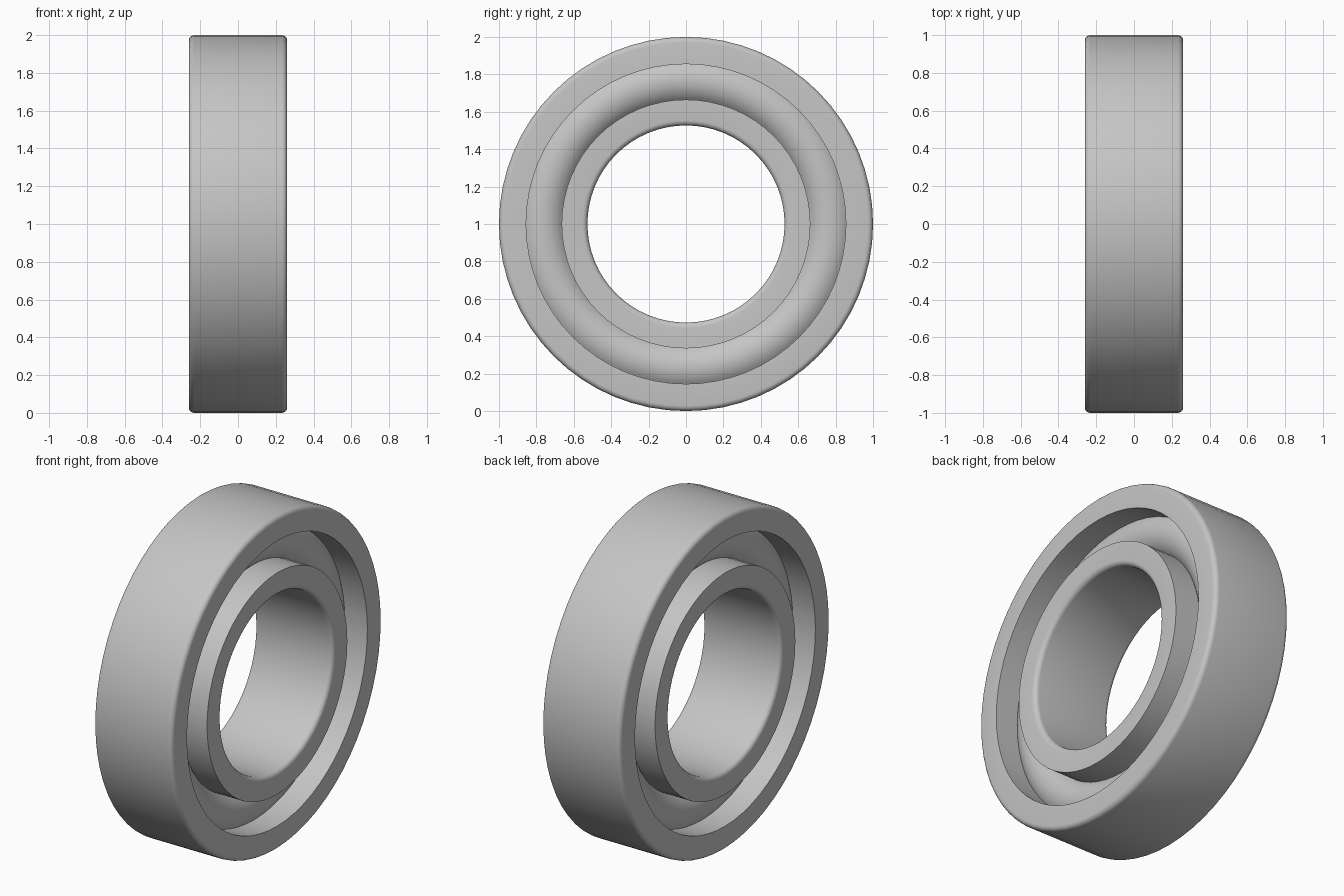
import bpy, bmesh, math

if "Cube" in bpy.data.objects:
    bpy.data.objects.remove(bpy.data.objects["Cube"])

SEG = 64
HALF = 0.26            # half width along x
FIL = 0.028            # fillet on outer rim and bore
R_OUT, R_SHOULDER, R_INNER, R_BORE = 1.0, 0.855, 0.665, 0.527
PITCH, ROLL = 0.77, 0.14   # centre and radius of the rolling body section

steel = bpy.data.materials.new("steel grey")
steel.diffuse_color = (0.56, 0.56, 0.56, 1)
steel.use_nodes = True
steel.node_tree.nodes["Principled BSDF"].inputs["Base Color"].default_value = steel.diffuse_color


def arc(cx, cr, rad, a0, a1, n):
    """Points of an arc in the (x, radius) plane."""
    return [(cx + rad * math.cos(a0 + (a1 - a0) * i / n),
             cr + rad * math.sin(a0 + (a1 - a0) * i / n)) for i in range(n + 1)]


def lathe(name, profiles):
    """Spin counter-clockwise (x, radius) profiles around the x axis."""
    bm = bmesh.new()
    for prof in profiles:
        rows = [[bm.verts.new((x, r * math.cos(2 * math.pi * j / SEG),
                               r * math.sin(2 * math.pi * j / SEG) + 1))
                 for j in range(SEG)] for x, r in prof]
        for a, b in zip(rows, rows[1:]):
            for j in range(SEG):
                k = (j + 1) % SEG
                bm.faces.new((a[j], b[j], b[k], a[k]))
    mesh = bpy.data.meshes.new(name)
    bm.to_mesh(mesh)
    bm.free()
    mesh.materials.append(steel)
    ob = bpy.data.objects.new(name, mesh)
    bpy.context.collection.objects.link(ob)
    bpy.ops.object.select_all(action='DESELECT')
    ob.select_set(True)
    bpy.context.view_layer.objects.active = ob
    bpy.ops.object.shade_smooth_by_angle(angle=math.radians(30))
    return ob


# Where the rolling body meets each ring
ang_out = math.asin((R_SHOULDER - PITCH) / ROLL)
ang_in = math.asin((R_INNER - PITCH) / ROLL)
x_out = ROLL * math.cos(ang_out)
x_in = ROLL * math.cos(ang_in)
q = math.pi / 2
c = HALF - FIL

# Outer ring with rounded outer rim
lathe("outer_ring", [
    [(x_out, R_SHOULDER), (HALF, R_SHOULDER)]
    + arc(c, R_OUT - FIL, FIL, 0, q, 5)
    + arc(-c, R_OUT - FIL, FIL, q, 2 * q, 5)
    + [(-HALF, R_SHOULDER), (-x_out, R_SHOULDER)]])

# Inner ring with rounded bore edges
lathe("inner_ring", [
    [(-x_in, R_INNER), (-HALF, R_INNER)]
    + arc(-c, R_BORE + FIL, FIL, 2 * q, 3 * q, 5)
    + arc(c, R_BORE + FIL, FIL, 3 * q, 4 * q, 5)
    + [(HALF, R_INNER), (x_in, R_INNER)]])

# Rounded rolling body, bulging on both sides between the rings
lathe("rolling_body", [
    arc(0, PITCH, ROLL, ang_in, ang_out, 14),
    arc(0, PITCH, ROLL, math.pi - ang_out, math.pi - ang_in, 14)])
